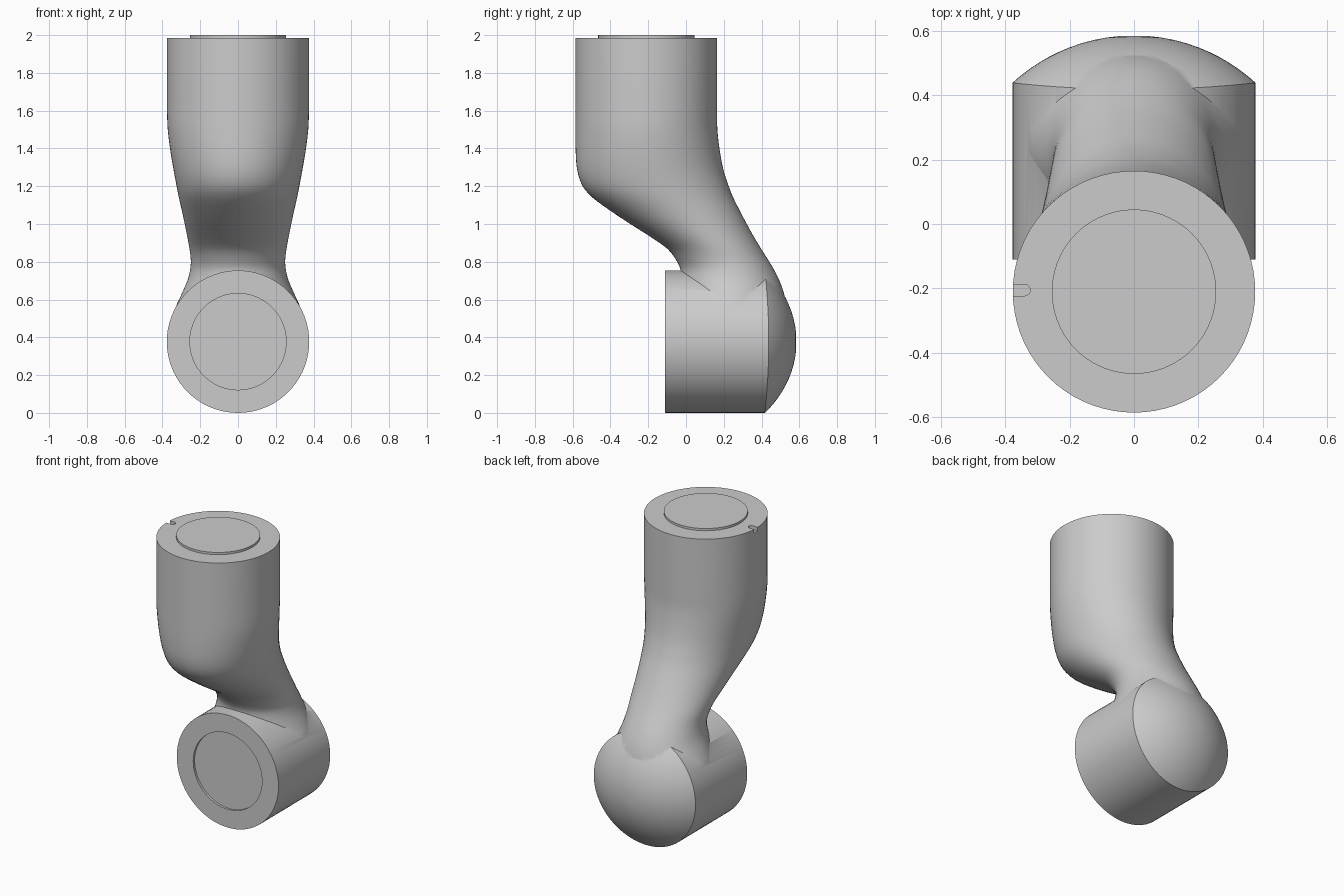
import bpy, bmesh
from math import sin, cos, pi, sqrt, radians

cube = bpy.data.objects.get("Cube")
if cube:
    bpy.data.objects.remove(cube, do_unlink=True)

SEG = 72
R = 0.377          # radius of both joint housings
HUB_R = 0.255      # radius of the flange discs

grey = bpy.data.materials.new("light_grey")
grey.use_nodes = True
grey.diffuse_color = (0.6, 0.6, 0.6, 1)
grey.node_tree.nodes["Principled BSDF"].inputs["Base Color"].default_value = (0.6, 0.6, 0.6, 1)


def loft(name, rings):
    """Closed skin through rings of equal point count."""
    bm = bmesh.new()
    loops = [[bm.verts.new(p) for p in ring] for ring in rings]
    n = len(loops[0])
    for a, b in zip(loops, loops[1:]):
        for i in range(n):
            j = (i + 1) % n
            bm.faces.new((a[i], a[j], b[j], b[i]))
    bm.faces.new(loops[0])
    bm.faces.new(loops[-1])
    bmesh.ops.recalc_face_normals(bm, faces=bm.faces)
    mesh = bpy.data.meshes.new(name)
    bm.to_mesh(mesh)
    bm.free()
    mesh.materials.append(grey)
    obj = bpy.data.objects.new(name, mesh)
    bpy.context.collection.objects.link(obj)
    return obj


def combine(target, tool, operation):
    """Apply a boolean and delete its tool."""
    mod = target.modifiers.new(operation.lower(), 'BOOLEAN')
    mod.operation = operation
    mod.solver = 'EXACT'
    mod.object = tool
    bpy.context.view_layer.objects.active = target
    bpy.ops.object.modifier_apply(modifier=mod.name)
    bpy.data.objects.remove(tool, do_unlink=True)


def smooth_sample(keys, steps):
    """Cubic interpolation through keys, first column is the parameter."""
    last = len(keys) - 1
    slopes = []
    for i in range(last + 1):
        a, b = keys[max(i - 1, 0)], keys[min(i + 1, last)]
        slopes.append([(q - p) / (b[0] - a[0]) for p, q in zip(a, b)])
    out = []
    for i in range(last):
        h = keys[i + 1][0] - keys[i][0]
        for s in range(steps):
            t = s / steps
            out.append([(2*t**3 - 3*t**2 + 1) * p + (t**3 - 2*t**2 + t) * h * m
                        + (3*t**2 - 2*t**3) * q + (t**3 - t**2) * h * k
                        for p, q, m, k in zip(keys[i], keys[i + 1], slopes[i], slopes[i + 1])])
    return out + [list(keys[-1])]


def oval(z, front, back, half_width):
    mid, half = (front + back) / 2, (back - front) / 2
    return [(half_width * cos(2 * pi * i / SEG), mid + half * sin(2 * pi * i / SEG), z)
            for i in range(SEG)]


# Upper housing and bent neck: height, front y, back y, half width
neck_keys = [
    (1.60, -.585, .165, .376),
    (1.50, -.585, .166, .372),
    (1.38, -.584, .180, .357),
    (1.28, -.575, .200, .340),
    (1.20, -.547, .226, .325),
    (1.14, -.495, .250, .313),
    (1.07, -.400, .285, .297),
    (1.00, -.295, .322, .282),
    (0.94, -.200, .355, .270),
    (0.87, -.100, .397, .257),
    (0.81, -.053, .435, .250),
    (0.76, -.030, .465, .253),
    (0.70, -.030, .495, .268),
    (0.62, -.030, .522, .303),
    (0.55, -.030, .530, .332),
    (0.45, .000, .500, .330),
]
TOP, AXIS_Y = 1.985, -.21
rings = [oval(z, AXIS_Y - r, AXIS_Y + r, r) for z, r in ((2.0, HUB_R), (TOP, HUB_R))]
rings.append(oval(TOP, -.585, .165, .376))
rings += [oval(*k) for k in smooth_sample(neck_keys, 3)]
link = loft("arm_link", rings)


# Lower housing: turned about y, recessed front disc and domed back
def hoop(r, y, bulge=0.0):
    return [(r * cos(2 * pi * i / SEG), y - bulge * sin(2 * pi * i / SEG) ** 2,
             R + r * sin(2 * pi * i / SEG)) for i in range(SEG)]


FACE_Y, DOME_Y, DOME_R = -.11, .585, .557
hoops = [hoop(HUB_R, FACE_Y + .015), hoop(HUB_R, FACE_Y), hoop(R, FACE_Y)]
DOME_STEPS = 14
for s in range(DOME_STEPS):
    r = R * cos(s / DOME_STEPS * pi / 2)
    sag = DOME_R - sqrt(DOME_R ** 2 - r ** 2)
    hoops.append(hoop(r, DOME_Y - sag, sag * .14))
housing = loft("lower_housing", hoops)
combine(link, housing, 'UNION')

# Alignment slot in the upper rim
slot_outline = [(-.42, -.018), (-.34, -.018)]
slot_outline += [(-.34 + .018 * cos(a), .018 * sin(a))
                 for a in [(-.5 + i / 8) * pi for i in range(1, 8)]]
slot_outline += [(-.34, .018), (-.42, .018)]
slot = loft("slot_cutter", [[(x, y - .205, z) for x, y in slot_outline]
                            for z in (1.96, 2.05)])
slot.hide_render = True
combine(link, slot, 'DIFFERENCE')

# Smooth curved skin, crisp rims
bpy.ops.object.select_all(action='DESELECT')
link.select_set(True)
bpy.context.view_layer.objects.active = link
bpy.ops.object.shade_smooth_by_angle(angle=radians(32))
